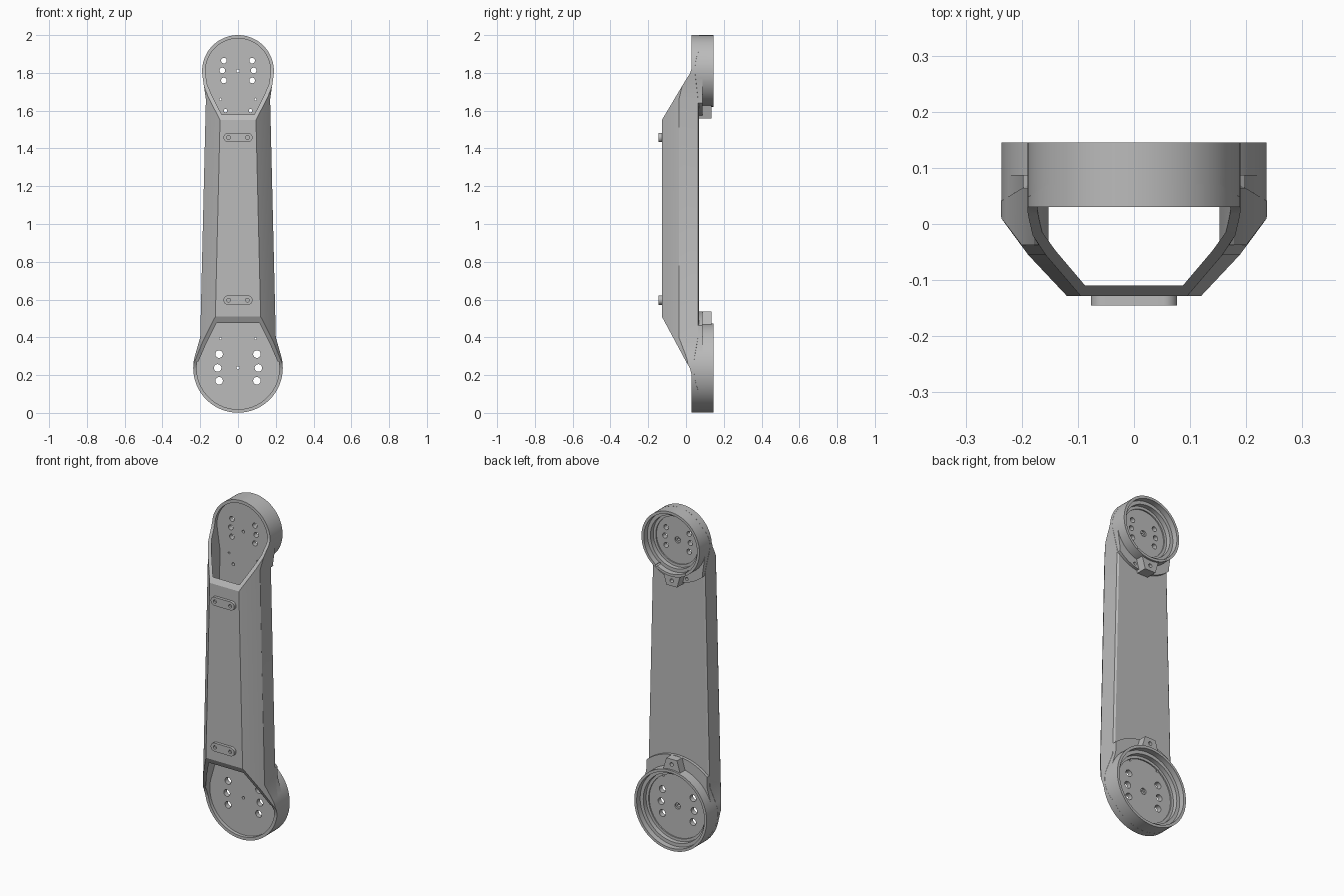
import bpy, bmesh, math
from math import cos, sin, atan2, acos, hypot, radians

cube = bpy.data.objects.get("Cube")
if cube:
    bpy.data.objects.remove(cube, do_unlink=True)

grey = bpy.data.materials.new("satin_grey")
grey.use_nodes = True
grey.diffuse_color = (0.5, 0.5, 0.5, 1)
grey.node_tree.nodes["Principled BSDF"].inputs["Base Color"].default_value = (0.5, 0.5, 0.5, 1)

LOW, LOW_R = 0.238, 0.237      # lower hub centre height and radius
TOP, TOP_R = 1.81, 0.19        # upper hub
BACK = 0.145


def loft(name, ring_a, ring_b):
    """Closed solid between two matching rings of points."""
    bm = bmesh.new()
    a = [bm.verts.new(p) for p in ring_a]
    b = [bm.verts.new(p) for p in ring_b]
    bm.faces.new(a)
    bm.faces.new(b)
    n = len(a)
    for i in range(n):
        j = (i + 1) % n
        bm.faces.new((a[i], a[j], b[j], b[i]))
    bmesh.ops.recalc_face_normals(bm, faces=bm.faces)
    mesh = bpy.data.meshes.new(name)
    bm.to_mesh(mesh)
    bm.free()
    mesh.materials.append(grey)
    ob = bpy.data.objects.new(name, mesh)
    bpy.context.collection.objects.link(ob)
    return ob


def extrude_y(name, pts, y0, y1):
    return loft(name, [(x, y0, z) for x, z in pts], [(x, y1, z) for x, z in pts])


def disc(name, x, z, r, y0, y1, n=64):
    pts = [(x + r * cos(math.tau * i / n), z + r * sin(math.tau * i / n)) for i in range(n)]
    return extrude_y(name, pts, y0, y1)


def combine(ob, other, op):
    """Apply a boolean and discard the tool."""
    mod = ob.modifiers.new(op, "BOOLEAN")
    mod.operation, mod.object, mod.solver = op, other, "EXACT"
    bpy.context.view_layer.objects.active = ob
    bpy.ops.object.modifier_apply(modifier=mod.name)
    bpy.data.objects.remove(other, do_unlink=True)


def cut(ob, other):
    combine(ob, other, "DIFFERENCE")


def finish(ob):
    bpy.ops.object.select_all(action="DESELECT")
    ob.select_set(True)
    bpy.context.view_layer.objects.active = ob
    bpy.ops.object.shade_smooth_by_angle(angle=radians(25))


def outline(inset):
    """Front silhouette: two round ends joined by tangents to a tapering arm."""
    def arc(cz, r, px, pz, sign):
        dx, dz = px, pz - cz
        t = atan2(dz, dx) - sign * acos(r / hypot(dx, dz))
        end = -sign * math.pi / 2
        return [(r * cos(t + (end - t) * i / 32), cz + r * sin(t + (end - t) * i / 32))
                for i in range(33)]
    lo, hi = (0.2 - inset, 0.4), (0.17 - inset, 1.66)
    right = arc(LOW, LOW_R - inset, *lo, 1)[::-1] + [lo, hi] + arc(TOP, TOP_R - inset, *hi, -1)
    return right + [(-x, z) for x, z in right[-2:0:-1]]


def arm_prism(name, section):
    """Tapering bar; section gives (x offset, y), measured from a shrinking half width."""
    def ring(z):
        w = 0.2095 - 0.0238 * z
        half = [(w + dx, y, z) for dx, y in section]
        return half + [(-x, y, z) for x, y, z in half[::-1]]
    return loft(name, ring(-0.1), ring(2.1))


# Arm shell: silhouette, faceted section and sloped ends intersected
shell = extrude_y("arm_shell", outline(0), -0.3, 0.3)
combine(shell, arm_prism("section", [(-0.01, 0.07), (0.05, 0.03), (0.04, 0.02),
                                     (-0.012, -0.055), (-0.0775, -0.128)]), "INTERSECT")
side = [(0.2, -0.1), (0.03, -0.1), (0.03, 0.2), (0.02, 0.238), (0, 0.272), (-0.128, 0.51),
        (-0.2, 0.645), (-0.2, 1.43), (-0.128, 1.55), (0, 1.765), (0.02, 1.795), (0.03, 1.825),
        (0.03, 2.1), (0.2, 2.1)]
combine(shell, loft("slopes", [(-0.5, y, z) for y, z in side],
                    [(0.5, y, z) for y, z in side]), "INTERSECT")

# Round hubs and the raised flanges around them
for z, r, reach in ((LOW, LOW_R, 0.3), (TOP, TOP_R, 0.24)):
    flange = extrude_y("flange", outline(0.001), 0.032, 0.087)
    combine(flange, disc("reach", 0, z, reach, -0.2, 0.3, 96), "INTERSECT")
    combine(shell, flange, "UNION")
    combine(shell, disc("hub", 0, z, r - 0.0005, 0.0305, BACK, 128), "UNION")

# Hollow interior, open at both ends
hollow = extrude_y("hollow", outline(0.018), -0.4, 0.05)
combine(hollow, arm_prism("hollow_section", [(0.03, 0.1), (0.022, 0.02), (-0.03, -0.048),
                                             (-0.085, -0.11)]), "INTERSECT")
cut(shell, hollow)
# Front of the hub rims is cleared to the same wall thickness
for z, r in ((LOW, LOW_R), (TOP, TOP_R)):
    cut(shell, disc("front_recess", 0, z, r - 0.0185, 0.0, 0.0498, 128))
    # Stepped cup on the back
    cut(shell, disc("cup", 0, z, r - 0.016, 0.112, 0.3, 96))
    cut(shell, disc("cup_step", 0, z, r - 0.036, 0.085, 0.3, 96))
    cut(shell, disc("cup_floor", 0, z, r - 0.052, 0.078, 0.3, 96))
    cut(shell, disc("centre_sink", 0, z, 0.018, 0.068, 0.3, 24))

# Bolt holes: (x, height, radius), mirrored left and right
holes = [(0.1, LOW + 0.073, 0.02), (0.108, LOW, 0.02), (0.1, LOW - 0.068, 0.02),
         (0.093, 0.394, 0.006),
         (0.075, TOP + 0.055, 0.015), (0.083, TOP + 0.003, 0.015), (0.075, TOP - 0.05, 0.015),
         (0.093, 1.66, 0.006), (0.066, 1.6, 0.009)]
for x, z, r in holes:
    for s in (-1, 1):
        cut(shell, disc("hole", s * x, z, r, 0, 0.3, 20))
for z in (LOW, TOP):
    cut(shell, disc("centre_hole", 0, z, 0.008, 0, 0.3, 16))
finish(shell)

# Drilled lugs beside each hub on the back
for name, z, r, s in (("lower_lug", LOW, LOW_R, 1), ("upper_lug", TOP, TOP_R, -1)):
    a, b = z + s * (r - 0.008), z + s * (r + 0.061)
    lug = extrude_y(name, [(-0.055, a), (0.055, a), (0.035, b), (-0.035, b)], 0.069, 0.134)
    cut(lug, disc("lug_hole", 0, z + s * (r + 0.03), 0.011, 0.09, 0.3, 20))
    finish(lug)

# Rounded mounting pads on the front
for name, z in (("lower_pad", 0.597), ("upper_pad", 1.458)):
    pts = []
    for s in (1, -1):
        for i in range(17):
            t = math.pi * (i / 16 - 0.5)
            pts.append((s * (0.052 + 0.025 * cos(t)), z + s * 0.025 * sin(t)))
    pad = extrude_y(name, pts, -0.1275, -BACK)
    for x in (-0.05, 0.05):
        cut(pad, disc("pad_hole", x, z, 0.01, -0.3, -0.132, 20))
    finish(pad)
